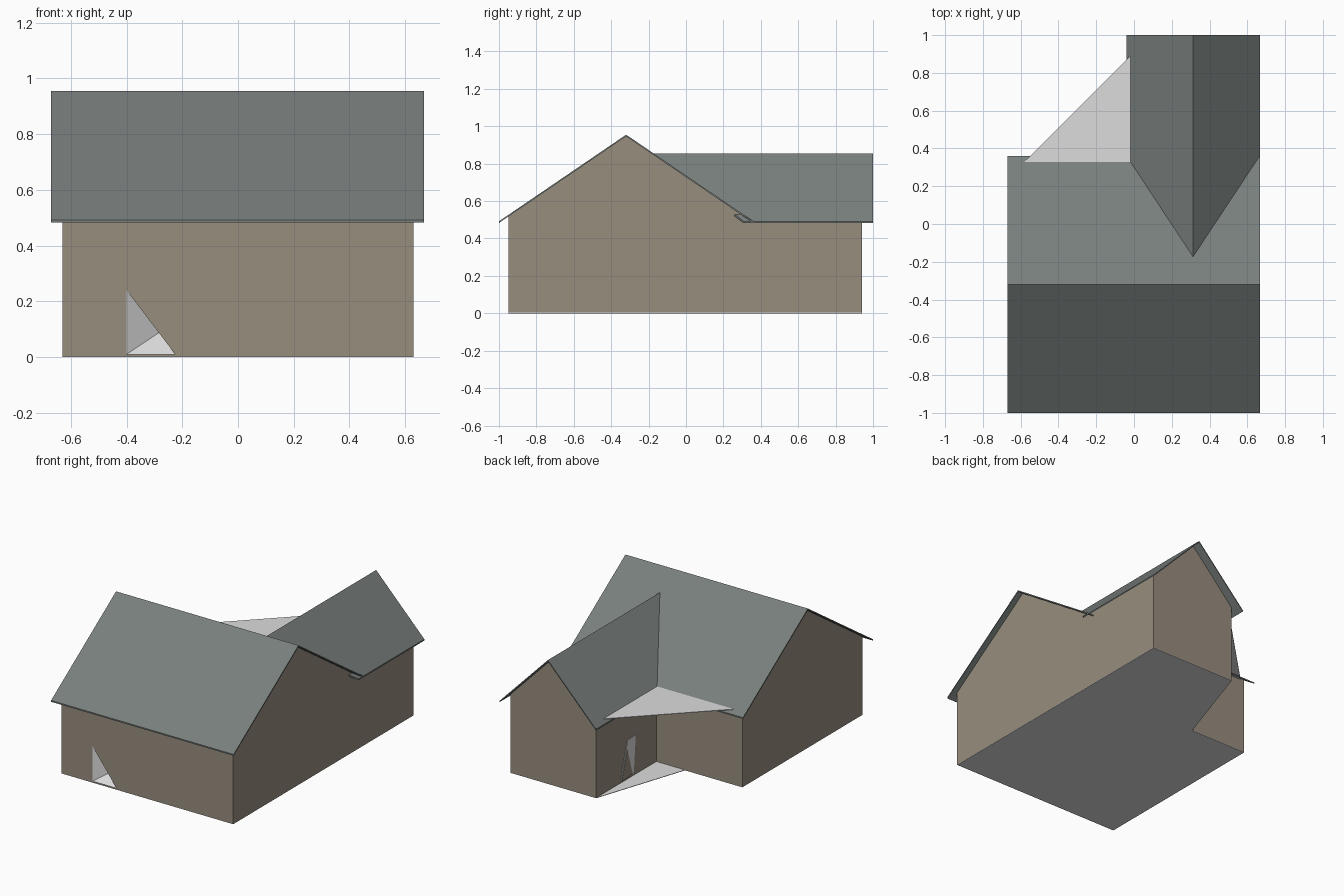
import bpy, bmesh
from mathutils import Vector

if "Cube" in bpy.data.objects:
    bpy.data.objects.remove(bpy.data.objects["Cube"])


def material(name, rgb):
    m = bpy.data.materials.new(name)
    m.diffuse_color = (*rgb, 1)
    m.use_nodes = True
    m.node_tree.nodes["Principled BSDF"].inputs["Base Color"].default_value = m.diffuse_color
    return m


WALL = material("tan wall", (0.315, 0.270, 0.210))
ROOF = material("slate roof", (0.190, 0.214, 0.204))
PALE = material("pale grey", (0.72, 0.72, 0.72))


def finish(name, bm, mat):
    bmesh.ops.recalc_face_normals(bm, faces=bm.faces)
    me = bpy.data.meshes.new(name)
    bm.to_mesh(me)
    bm.free()
    me.materials.append(mat)
    ob = bpy.data.objects.new(name, me)
    bpy.context.collection.objects.link(ob)
    return ob


def prism(name, pts, offset, mat):
    """Flat polygon extruded along an offset vector."""
    bm = bmesh.new()
    face = bm.faces.new([bm.verts.new(p) for p in pts])
    ext = bmesh.ops.extrude_face_region(bm, geom=[face], use_keep_orig=True)
    new = [g for g in ext["geom"] if isinstance(g, bmesh.types.BMVert)]
    bmesh.ops.translate(bm, verts=new, vec=Vector(offset))
    return finish(name, bm, mat)


# Main block and rear wing walls (gable profiles, just under the roof sheets)
RY, RZ = -0.32, 0.955      # main ridge
WX, WZ = 0.3125, 0.855     # wing ridge
T = 0.009                  # roof thickness
B = 0.003                  # base height

main = prism("main_walls", [(-0.63, -0.95, B), (-0.63, 0.31, B), (-0.63, 0.31, 0.519),
                            (-0.63, RY, RZ - 0.005), (-0.63, -0.95, 0.519)],
             (1.26, 0, 0), WALL)
prism("wing_walls", [(0, 0.305, B), (0.63, 0.305, B), (0.63, 0.305, 0.518),
                     (WX, 0.305, WZ - 0.005), (0, 0.305, 0.518)],
      (0, 0.635, 0), WALL)

# Main roof slopes
for name, y in (("main_roof_front", -1.0), ("main_roof_back", 0.36)):
    prism(name, [(-0.67, RY, RZ), (0.668, RY, RZ), (0.668, y, 0.492), (-0.67, y, 0.492)],
          (0, 0, -T), ROOF)

# Wing roof slopes, trimmed along the valleys
for name, x in (("wing_roof_left", -0.04), ("wing_roof_right", 0.666)):
    prism(name, [(WX, -0.18, WZ), (WX, 1.0, WZ), (x, 1.0, 0.491), (x, 0.31, 0.491)],
          (0, 0, -T), ROOF)

# Floor plate with a small step, and the porch canopy in the inner corner
prism("floor", [(-0.63, -0.95, 0), (0.63, -0.95, 0), (0.63, 0.94, 0), (0, 0.94, 0),
                (-0.21, 0.31, 0), (-0.63, 0.31, 0)], (0, 0, B), PALE)
prism("porch_canopy", [(0, 0.31, 0.513), (-0.6, 0.31, 0.513), (0, 0.91, 0.513)],
      (0, 0, -0.004), PALE)

# Front doorway: triangular recess cut into the front wall
apex = Vector((-0.22, -0.83, 0.13))
corners = [Vector((-0.4, -0.95, 0.01)), Vector((-0.4, -0.95, 0.24)),
           Vector((-0.225, -0.95, 0.01))]
bm = bmesh.new()
vs = [bm.verts.new(apex + (c - apex) * 1.05) for c in corners] + [bm.verts.new(apex)]
bmesh.ops.convex_hull(bm, input=vs)
cutter = finish("doorway_cutter", bm, PALE)
cutter.hide_render = True
cutter.hide_viewport = True
main.data.materials.append(PALE)
mod = main.modifiers.new("doorway", 'BOOLEAN')
mod.operation = 'DIFFERENCE'
mod.solver = 'EXACT'
mod.material_mode = 'TRANSFER'
mod.object = cutter

# Side door on the wing: pale plate with a tan panel
prism("side_door", [(0, 0.69, 0.01), (0, 0.615, 0.26), (0, 0.53, 0.265), (0, 0.55, 0.02)],
      (-0.003, 0, 0), PALE)
prism("side_door_panel", [(0, 0.68, 0.012), (0, 0.62, 0.2), (0, 0.565, 0.02)],
      (-0.005, 0, 0), WALL)
